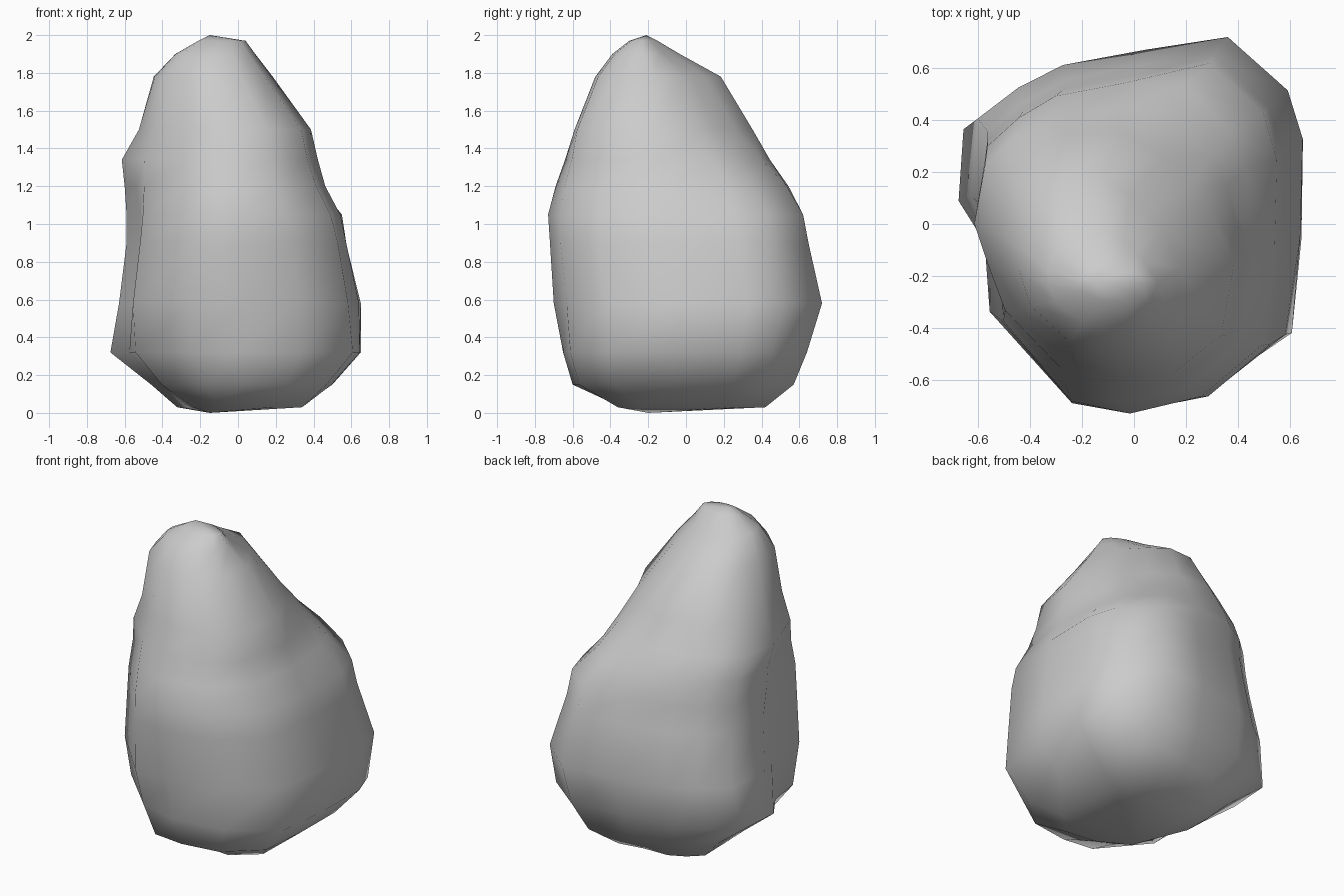
import bpy
import bmesh
from mathutils import Vector

# Remove the default cube only
default_cube = bpy.data.objects.get("Cube")
if default_cube:
    bpy.data.objects.remove(default_cube, do_unlink=True)

# Plain stone material
stone = bpy.data.materials.new("stone grey")
stone.use_nodes = True
stone_colour = (0.6, 0.6, 0.6, 1.0)
stone.diffuse_color = stone_colour
stone.node_tree.nodes["Principled BSDF"].inputs["Base Color"].default_value = stone_colour

# Irregular plan outline of the broad lower body, counter-clockwise
OUTLINE = [Vector(point) for point in (
    (.66, .33), (.6, .52), (.36, .73), (.03, .68), (-.3, .62),
    (-.48, .53), (-.64, .41), (-.67, .11), (-.58, -.07), (-.56, -.33),
    (-.26, -.66), (0, -.72), (.32, -.65), (.59, -.44), (.65, -.05))]

# Cross-sections: height, bounds (x low, x high, y low, y high) and corner
# fullness (back left, back right, front right, front left)
SECTIONS = [
    (.03, (-.31, .32, -.34, .42), (1, 1.1, .9, 1.2)),
    (.15, (-.46, .5, -.6, .57), (1, 1, 1.07, 1.05)),
    (.32, (-.67, .65, -.65, .64), (1, 1.03, .96, 1.05)),
    (.58, (-.63, .65, -.7, .72), (1, 1, 1.07, 1)),
    (.9, (-.59, .58, -.72, .66), (.98, 1, 1.06, 1.02)),
    (1.05, (-.59, .55, -.73, .62), (1, 1, 1.02, 1)),
    (1.2, (-.6, .46, -.69, .57), (.93, 1, .95, 1.03)),
    (1.34, (-.61, .42, -.64, .45), (.9, 1.03, .9, 1.05)),
    (1.5, (-.51, .38, -.59, .36), (.82, 1.1, .95, 1.1)),
    (1.78, (-.44, .18, -.48, .19), (.8, 1.08, 1, 1.08)),
    (1.9, (-.33, .09, -.39, -.03), (.8, 1.04, 1, 1.04)),
    (1.97, (-.21, .04, -.3, -.15), (.85, 1, 1, 1)),
]
BOTTOM_TIP = (-.15, -.2, 0)
TOP_TIP = (-.15, -.21, 2)


def fit(value, values, low, high):
    """Map a value from the range of its list to the given bounds."""
    smallest, largest = min(values), max(values)
    return low + (high - low) * (value - smallest) / (largest - smallest)


def fill_corner(point, bounds, fullness):
    """Push a point out or in, most strongly on the diagonal of its corner."""
    x_low, x_high, y_low, y_high = bounds
    centre = Vector((x_low + x_high, y_low + y_high)) / 2
    offset = point - centre
    unit = Vector((offset.x / (x_high - x_low), offset.y / (y_high - y_low)))
    back_left, back_right, front_right, front_left = fullness
    if unit.y > 0:
        factor = back_left if unit.x > 0 else back_right
    else:
        factor = front_left if unit.x > 0 else front_right
    weight = 2 * abs(unit.x * unit.y) / unit.length_squared
    return centre + offset * (1 + (factor - 1) * weight)


def section_points(height, bounds, fullness):
    """Fit the outline to the bounds, rounding it off toward the peak."""
    roundness = min(max(height - 1.1, 0) * 2, 1)
    shape = [point.lerp(point.normalized() * .7, roundness) for point in OUTLINE]
    xs = [point.x for point in shape]
    ys = [point.y for point in shape]
    fitted = [Vector((fit(point.x, xs, *bounds[:2]), fit(point.y, ys, *bounds[2:])))
              for point in shape]
    filled = [fill_corner(point, bounds, fullness) for point in fitted]
    return [(point.x, point.y, height) for point in filled]


def close_end(bm, ring, tip):
    """Close a ring with a fan of triangles around a tip."""
    centre = bm.verts.new(tip)
    for index, vert in enumerate(ring):
        bm.faces.new((ring[index - 1], vert, centre))


# Boulder body lofted through the sections
bm = bmesh.new()
rings = [[bm.verts.new(point) for point in section_points(*section)]
         for section in SECTIONS]
for lower, upper in zip(rings, rings[1:]):
    for index in range(len(lower)):
        bm.faces.new((lower[index - 1], lower[index], upper[index], upper[index - 1]))
close_end(bm, rings[0], BOTTOM_TIP)
close_end(bm, rings[-1], TOP_TIP)
bmesh.ops.recalc_face_normals(bm, faces=bm.faces)
for face in bm.faces:
    face.smooth = True

mesh = bpy.data.meshes.new("boulder")
bm.to_mesh(mesh)
bm.free()
mesh.materials.append(stone)
boulder = bpy.data.objects.new("boulder", mesh)
bpy.context.collection.objects.link(boulder)
